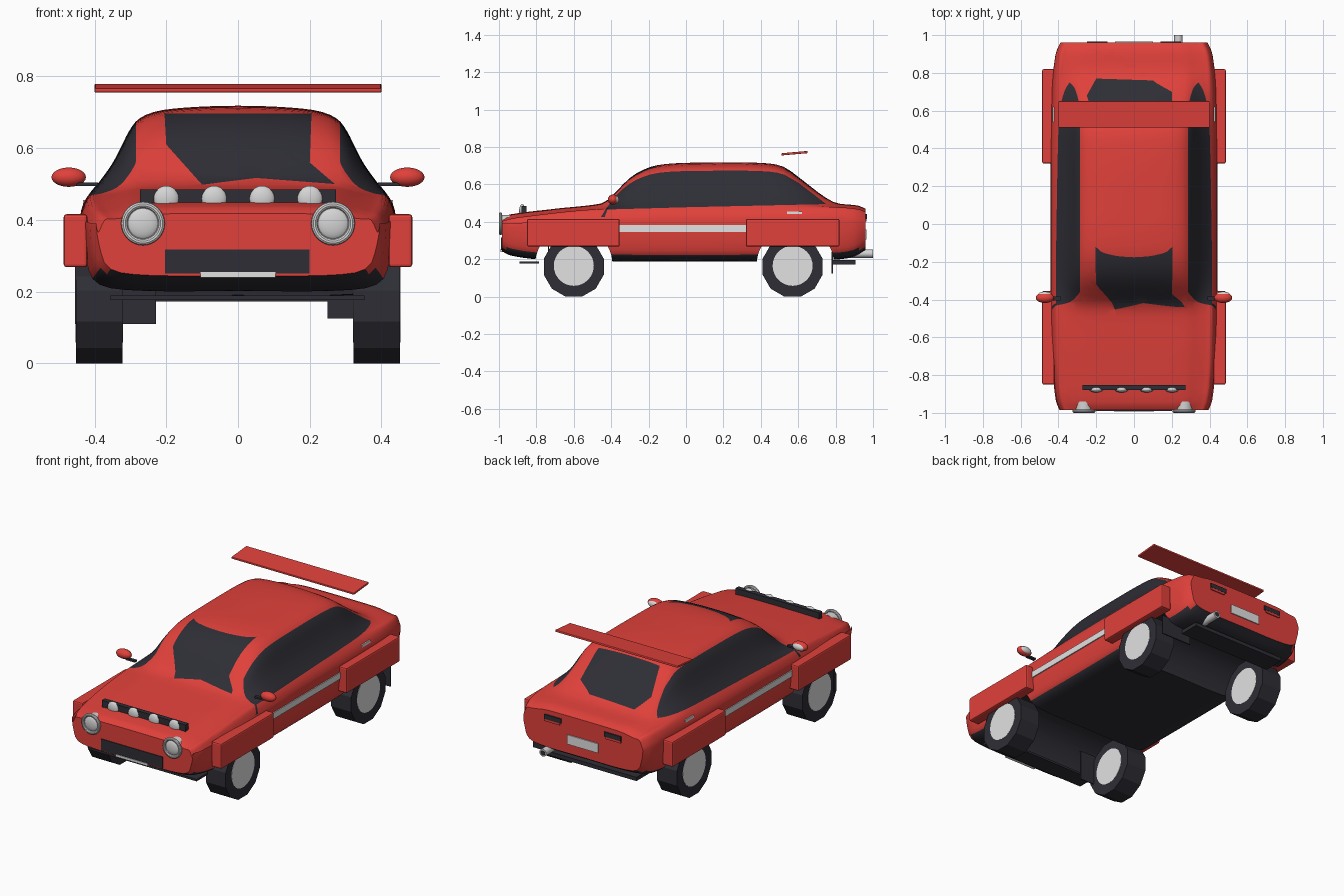
import bpy, bmesh, math
from mathutils import Vector

if "Cube" in bpy.data.objects:
    bpy.data.objects.remove(bpy.data.objects["Cube"], do_unlink=True)


def material(name, rgb):
    m = bpy.data.materials.new(name)
    m.use_nodes = True
    m.diffuse_color = (*rgb, 1)
    m.node_tree.nodes["Principled BSDF"].inputs["Base Color"].default_value = (*rgb, 1)
    return m


RED = material("red_paint", (0.75, 0.052, 0.043))
DARK = material("dark_trim", (0.027, 0.027, 0.036))
GREY = material("pale_grey", (0.76, 0.76, 0.76))
CHROME = material("lamp_grey", (0.66, 0.66, 0.66))


def finish(name, mat, smooth=True):
    ob = bpy.context.object
    ob.name = name
    ob.data.materials.append(mat)
    bpy.ops.object.transform_apply(location=False, rotation=True, scale=True)
    if smooth:
        bpy.ops.object.shade_smooth_by_angle(angle=math.radians(35))
    return ob


def box(name, lo, hi, mat, bevel=0, tilt=0):
    """Box between two corners, optionally bevelled and tilted about x."""
    lo, hi = Vector(lo), Vector(hi)
    bpy.ops.mesh.primitive_cube_add(size=1, location=(lo + hi) / 2, rotation=(tilt, 0, 0))
    bpy.context.object.scale = hi - lo
    ob = finish(name, mat, False)
    if bevel:
        mod = ob.modifiers.new("bevel", "BEVEL")
        mod.width, mod.segments = bevel, 2
    return ob


def cyl(name, loc, r, depth, axis, mat, n=32, spin=0, smooth=True):
    rot = (0, math.pi / 2, 0) if axis == "x" else (math.pi / 2, 0, 0)
    bpy.ops.mesh.primitive_cylinder_add(vertices=n, radius=r, depth=depth, location=loc)
    ob = bpy.context.object
    ob.rotation_euler = (0, 0, spin)
    bpy.ops.object.transform_apply(location=False, rotation=True, scale=False)
    ob.rotation_euler = rot
    return finish(name, mat, smooth)


def ball(name, loc, scale, mat):
    bpy.ops.mesh.primitive_uv_sphere_add(segments=24, ring_count=12, radius=1, location=loc)
    bpy.context.object.scale = scale
    return finish(name, mat)


def curve(keys, t):
    """Smooth curve through (t, value) keys."""
    i = max(0, min(len(keys) - 2, sum(k[0] <= t for k in keys) - 1))

    def slope(j):
        a, b = keys[max(j - 1, 0)], keys[min(j + 1, len(keys) - 1)]
        return (b[1] - a[1]) / (b[0] - a[0])
    (t0, v0), (t1, v1) = keys[i], keys[i + 1]
    d = t1 - t0
    s = (t - t0) / d
    return (v0 * (1 + 2 * s) * (1 - s) ** 2 + v1 * s * s * (3 - 2 * s)
            + d * s * (1 - s) * (slope(i) * (1 - s) - slope(i + 1) * s))


# Body lines along the length
WIDTH = [(-.985, .395), (-.93, .415), (-.7, .435), (0, .44), (.7, .435), (.9, .415), (.96, .39)]
FLOOR = [(-.985, .245), (-.94, .222), (-.78, .2), (-.4, .19), (.4, .19), (.8, .2), (.9, .215), (.96, .25)]
BELT = [(-.985, .4), (-.9, .42), (-.45, .465), (.5, .475), (.8, .475), (.92, .465), (.96, .45)]
TOP = [(-.985, .418), (-.95, .438), (-.7, .47), (-.47, .495), (-.42, .515), (-.3, .635), (-.2, .69),
       (-.1, .71), (.1, .717), (.4, .715), (.52, .695), (.62, .625), (.72, .548), (.8, .502),
       (.92, .487), (.96, .47)]
# Cabin shape: share of half width, share of height above the belt
CABIN = [(.875, .14), (.8, .33), (.74, .53), (.69, .71), (.62, .86), (.48, .95), (.23, .99), (0, 1)]


def section(y):
    w, f, b, t = (curve(k, y) for k in (WIDTH, FLOOR, BELT, TOP))
    half = [(0, f), (.6 * w, f), (.9 * w, f + .018), (.98 * w, f + .085), (w, .39),
            (.985 * w, b - .035), (.94 * w, b)] + [(u * w, b + v * (t - b)) for u, v in CABIN]
    n = (len(half) - 1) * 3
    pts = [tuple(curve([(i, p[c]) for i, p in enumerate(half)], k / 3) for c in (0, 1))
           for k in range(n + 1)]
    return pts + [(-x, z) for x, z in reversed(pts[1:-1])]


def inside(u, v, poly):
    hit = False
    for (a, b), (c, d) in zip(poly, poly[1:] + poly[:1]):
        if (b > v) != (d > v) and u < a + (v - b) * (c - a) / (d - b):
            hit = not hit
    return hit


def cut_window(bm, poly, a, b, zone):
    """Cut a polygon drawn on axes a, b into the faces of a zone and tint it."""
    def faces():
        return [f for f in bm.faces if zone(f.calc_center_median())]
    for p, q in zip(poly, poly[1:] + poly[:1]):
        co, no = Vector(), Vector()
        co[a], co[b] = p
        no[a], no[b] = p[1] - q[1], q[0] - p[0]
        fs = faces()
        geom = fs + list({e for f in fs for e in f.edges}) + list({v for f in fs for v in f.verts})
        bmesh.ops.bisect_plane(bm, geom=geom, dist=1e-5, plane_co=co, plane_no=no.normalized())
    for f in faces():
        c = f.calc_center_median()
        if inside(c[a], c[b], poly):
            f.material_index = 1


# Body shell
bm = bmesh.new()
stations = [-.985, -.975, -.96] + [-.94 + .0375 * i for i in range(50)] + [.925, .945, .96]
rings = [[bm.verts.new((x, y, z)) for x, z in section(y)] for y in stations]
for r, s in zip(rings, rings[1:]):
    for i in range(len(r)):
        j = (i + 1) % len(r)
        bm.faces.new((r[i], s[i], s[j], r[j]))
bm.faces.new(rings[0])
bm.faces.new(rings[-1][::-1])
bm.normal_update()

# Dark underside and sills
for f in bm.faces:
    c = f.calc_center_median()
    f.material_index = int(c.z < .26 and (abs(f.normal.z) > .55 or c.z < .207))

# Windows
SIDE = [(-.455, .425), (-.43, .468), (-.36, .555), (-.28, .635), (-.2, .677), (.48, .68), (.6, .61),
        (.75, .495), (0, .478), (-.42, .466), (-.435, .425)]
FRONT = [(-.205, .697), (.205, .697), (.2, .56), (.27, .5), (.05, .517), (-.1, .498), (-.2, .61)]
REAR = [(-.2, .53), (.2, .53), (.2, .7), (.12, .745), (.1, .76), (-.2, .77), (-.25, .68)]
for x in (-.285, .285):
    bmesh.ops.bisect_plane(bm, geom=bm.verts[:] + bm.edges[:] + bm.faces[:], dist=1e-5,
                           plane_co=(x, 0, 0), plane_no=(1, 0, 0))
cut_window(bm, SIDE, 1, 2, lambda c: abs(c.x) > .285 and c.z > .41)
cut_window(bm, FRONT, 0, 2, lambda c: -.5 < c.y < 0 and c.z > .48 and abs(c.x) < .285)
cut_window(bm, REAR, 0, 1, lambda c: c.y > .45 and c.z > .48 and abs(c.x) < .285)
me = bpy.data.meshes.new("body")
bm.to_mesh(me)
bm.free()
body = bpy.data.objects.new("body", me)
bpy.context.collection.objects.link(body)
me.materials.append(RED)
me.materials.append(DARK)

# Wheel arches cut right through the body
AXLES = (("front", -.6), ("rear", .57))
for end, y in AXLES:
    cutter = cyl("arch_cutter", (0, y + (.015 if end == "rear" else 0), .17), .207, 1.2, "x", RED, 48)
    cutter.data.materials.append(DARK)
    for p in cutter.data.polygons:
        p.material_index = 1
    mod = body.modifiers.new("arch", "BOOLEAN")
    mod.operation, mod.solver, mod.object = "DIFFERENCE", "EXACT", cutter
    bpy.ops.object.select_all(action="DESELECT")
    bpy.context.view_layer.objects.active = body
    body.select_set(True)
    bpy.ops.object.modifier_apply(modifier=mod.name)
    bpy.data.objects.remove(cutter, do_unlink=True)
bpy.ops.object.shade_smooth_by_angle(angle=math.radians(40))

# Parts found on both sides
for side, s in (("left", 1), ("right", -1)):
    def sbox(name, lo, hi, mat, bevel=0):
        xs = sorted((s * lo[0], s * hi[0]))
        return box(f"{side}_{name}", (xs[0], *lo[1:]), (xs[1], *hi[1:]), mat, bevel)
    for end, y in AXLES:
        cyl(f"{side}_{end}_tyre", (s * .387, y, .16), .166, .13, "x", DARK, 12, math.pi / 12, False)
        cyl(f"{side}_{end}_hub", (s * .387, y, .165), .107, .133, "x", GREY)
    sbox("front_fender", (.42, -.85, .268), (.486, -.355, .416), RED, .008)
    sbox("rear_fender", (.42, .32, .268), (.486, .82, .416), RED, .008)
    sbox("side_stripe", (.43, -.355, .345), (.445, .32, .382), GREY)
    sbox("door_handle", (.41, .54, .441), (.432, .62, .456), GREY)
    sbox("mirror_arm", (.39, -.405, .494), (.45, -.385, .504), DARK)
    ball(f"{side}_mirror", (s * .472, -.39, .519), (.048, .028, .027), RED)
    ball(f"{side}_mirror_glass", (s * .472, -.374, .519), (.036, .016, .02), CHROME)
    sbox("tail_light", (.14, .955, .415), (.25, .967, .442), DARK)
    sbox("tail_light_lip", (.15, .955, .402), (.25, .966, .415), RED)
    # Headlight with bezel
    cyl(f"{side}_headlight_housing", (s * .265, -.965, .39), .047, .05, "y", CHROME)
    bpy.ops.mesh.primitive_torus_add(major_radius=.052, minor_radius=.009, major_segments=32,
                                     minor_segments=10, location=(s * .265, -.991, .39),
                                     rotation=(math.pi / 2, 0, 0))
    finish(f"{side}_headlight_bezel", CHROME)
    ball(f"{side}_headlight_lens", (s * .265, -.985, .39), (.045, .015, .045), CHROME)

# Lamp bar on the bonnet
box("lamp_bar", (-.273, -.88, .438), (.273, -.852, .485), DARK)
for i in range(4):
    ball(f"bonnet_lamp_{i + 1}", (-.2 + i * .1335, -.876, .459), (.036, .016, .036), CHROME)

# Front and rear trim
box("grille", (-.203, -.989, .25), (.2, -.97, .317), DARK)
box("front_plate", (-.105, -.993, .24), (.105, -.975, .254), GREY)
box("rear_plate", (-.1, .955, .305), (.1, .966, .36), GREY)
box("front_splitter", (-.355, -.89, .177), (.353, -.785, .189), DARK)
box("rear_diffuser", (-.31, .78, .173), (.31, .905, .195), DARK)
box("front_mud_flap", (-.455, -.738, .11), (-.228, -.732, .29), DARK)
box("rear_mud_flap", (.25, .778, .125), (.45, .785, .24), DARK)

# Exhaust
cyl("exhaust_pipe", (.235, .925, .23), .022, .15, "y", CHROME, 20)
cyl("exhaust_opening", (.235, .996, .23), .015, .01, "y", DARK, 20)

# Raised rear wing
box("rear_wing", (-.4, .51, .761), (.4, .65, .773), RED, .003, math.radians(5))
